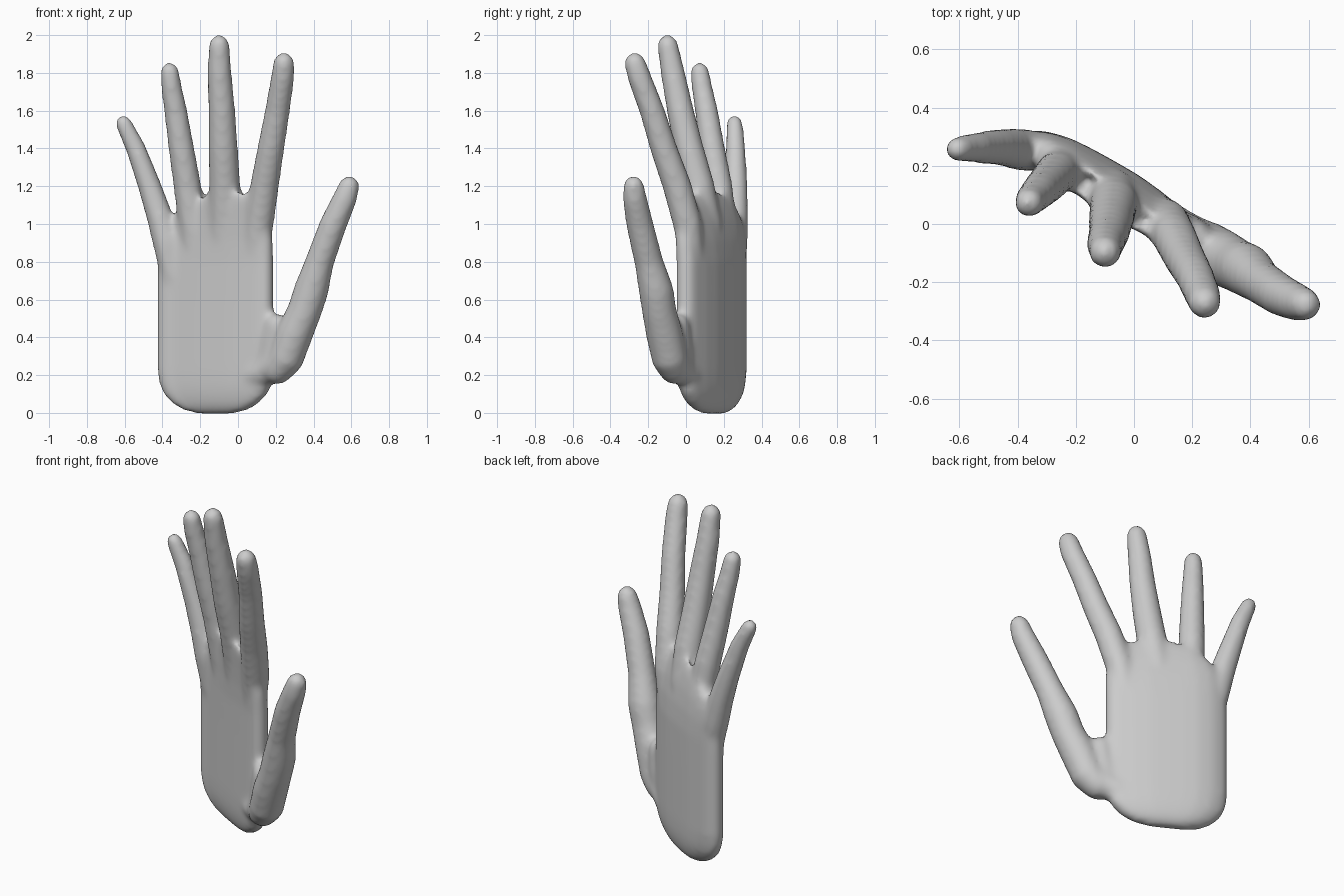
import bpy
import bmesh
from math import sin, cos, pi, radians
from mathutils import Vector

cube = bpy.data.objects.get("Cube")
if cube:
    bpy.data.objects.remove(cube, do_unlink=True)

SIDES = 20
SWELL = 0.006  # makes up for the shrinkage of the smoothing

skin = bpy.data.materials.new("plain grey")
skin.use_nodes = True
grey = (0.6, 0.6, 0.6, 1)
skin.diffuse_color = grey
skin.node_tree.nodes["Principled BSDF"].inputs["Base Color"].default_value = grey

bm = bmesh.new()


def clamp(value):
    return min(1, max(0, value))


def loft(rings):
    """Skin a list of equal point rings and close both ends."""
    loops = [[bm.verts.new(p) for p in ring] for ring in rings]
    n = len(loops[0])
    for a, b in zip(loops, loops[1:]):
        for i in range(n):
            j = (i + 1) % n
            bm.faces.new((a[i], a[j], b[j], b[i]))
    bm.faces.new(loops[0][::-1])
    bm.faces.new(loops[-1])


def circle(centre, direction, radius):
    u = Vector((0, 1, 0)).cross(direction).normalized()
    v = direction.cross(u)
    turns = [2 * pi * i / SIDES for i in range(SIDES)]
    return [centre + radius * (u * cos(t) + v * sin(t)) for t in turns]


def finger(path):
    """Tapered tube with domed ends; path holds (x, y, z, radius)."""
    pts = [Vector(p[:3]) for p in path]
    radii = [p[3] + SWELL for p in path]
    last = len(pts) - 1
    rings = []
    for i, (p, r) in enumerate(zip(pts, radii)):
        d = (pts[min(i + 1, last)] - pts[max(i - 1, 0)]).normalized()
        angles = [0]
        if i == 0:
            angles = [-80, -55, -28, 0]
        elif i == last:
            angles = [0, 28, 55, 80]
        for a in map(radians, angles):
            rings.append(circle(p + d * r * sin(a), d, r * cos(a)))
    loft(rings)


# Palm: curved slab, slimmer at its edges, lofted upward from a rounded heel
SPINE = [Vector(p) for p in ((-0.374, 0.266), (-0.32, 0.255), (-0.25, 0.226),
                             (-0.18, 0.189), (-0.1, 0.145), (-0.02, 0.1),
                             (0.06, 0.052), (0.137, 0.003))]
EDGE = [0.72, 0.86, 0.97, 1, 1, 0.98, 0.88, 0.72]
MIDDLE = Vector((-0.12, 0.15))


def palm_ring(z, scale, thick):
    spine = [MIDDLE + (p - MIDDLE) * scale for p in SPINE]
    last = len(spine) - 1
    front, back = [], []
    for i, p in enumerate(spine):
        d = (spine[min(i + 1, last)] - spine[max(i - 1, 0)]).normalized()
        normal = Vector((-d.y, d.x)) * thick * EDGE[i]
        back.append(p + normal)
        front.append(p - normal)

    def cap(p, d):
        side = Vector((d.y, -d.x))
        return [p + thick * EDGE[0] * (side * cos(a) + d * sin(a))
                for a in map(radians, (45, 90, 135))]

    right = cap(spine[-1], (spine[-1] - spine[-2]).normalized())
    left = cap(spine[0], (spine[0] - spine[1]).normalized())
    # The top edge arches and leans forward under the finger roots
    rise = clamp((z - 0.75) / 0.45) ** 2
    return [Vector((p.x, p.y - 0.06 * rise * clamp((p.x + 0.35) / 0.25),
                    z - 2.1 * rise * (p.x + 0.07) ** 2))
            for p in front + right + back[::-1] + left]


loft([palm_ring(*row) for row in (
    (-0.006, 0.3, 0.02), (0.016, 0.56, 0.044), (0.05, 0.74, 0.06),
    (0.1, 0.89, 0.071), (0.15, 0.96, 0.076), (0.22, 1.0, 0.078),
    (0.6, 1.0, 0.078), (0.8, 1.0, 0.078), (0.92, 0.99, 0.076),
    (1.03, 0.95, 0.071), (1.12, 0.89, 0.063), (1.195, 0.8, 0.047))])

# Little finger
finger([(-0.345, 0.25, 0.7, 0.052), (-0.378, 0.254, 0.9, 0.068),
        (-0.418, 0.26, 1.05, 0.064), (-0.468, 0.264, 1.2, 0.057),
        (-0.541, 0.262, 1.4, 0.048), (-0.606, 0.257, 1.534, 0.039)])
# Ring finger
finger([(-0.22, 0.205, 0.78, 0.055), (-0.242, 0.195, 1.0, 0.069),
        (-0.268, 0.173, 1.2, 0.068), (-0.30, 0.138, 1.4, 0.063),
        (-0.33, 0.108, 1.6, 0.056), (-0.352, 0.085, 1.72, 0.050),
        (-0.362, 0.073, 1.807, 0.045)])
# Middle finger
finger([(-0.08, 0.135, 0.75, 0.055), (-0.074, 0.11, 1.0, 0.075),
        (-0.07, 0.068, 1.2, 0.078), (-0.079, 0.015, 1.4, 0.073),
        (-0.086, -0.03, 1.6, 0.066), (-0.098, -0.07, 1.8, 0.059),
        (-0.10, -0.097, 1.948, 0.050)])
# Index finger
finger([(0.075, 0.05, 0.72, 0.05), (0.112, 0.008, 1.0, 0.072),
        (0.14, -0.047, 1.2, 0.071), (0.174, -0.118, 1.4, 0.066),
        (0.209, -0.18, 1.6, 0.061), (0.237, -0.248, 1.78, 0.057),
        (0.243, -0.270, 1.852, 0.052)])
# Thumb, with a slight swelling at the knuckle
finger([(0.21, -0.06, 0.235, 0.08), (0.252, -0.086, 0.285, 0.09),
        (0.30, -0.115, 0.42, 0.092), (0.352, -0.142, 0.54, 0.086),
        (0.388, -0.158, 0.65, 0.087), (0.432, -0.197, 0.8, 0.071),
        (0.505, -0.245, 1.0, 0.067), (0.568, -0.272, 1.14, 0.059),
        (0.588, -0.277, 1.2, 0.051)])
# Ball of the thumb and the web joining it to the palm
finger([(0.03, 0.07, 0.19, 0.06), (0.13, 0.0, 0.205, 0.066),
        (0.24, -0.08, 0.28, 0.08)])
finger([(0.17, -0.025, 0.24, 0.06), (0.19, -0.035, 0.35, 0.062),
        (0.205, -0.045, 0.465, 0.056)])

bmesh.ops.recalc_face_normals(bm, faces=bm.faces)
mesh = bpy.data.meshes.new("hand")
bm.to_mesh(mesh)
bm.free()
mesh.materials.append(skin)
hand = bpy.data.objects.new("hand", mesh)
bpy.context.collection.objects.link(hand)

# Fuse palm and fingers into one skin and soften the joins
fuse = hand.modifiers.new("fuse", 'REMESH')
fuse.mode = 'VOXEL'
fuse.voxel_size = 0.016
fuse.use_smooth_shade = True
soften = hand.modifiers.new("soften", 'SMOOTH')
soften.factor = 0.5
soften.iterations = 14
